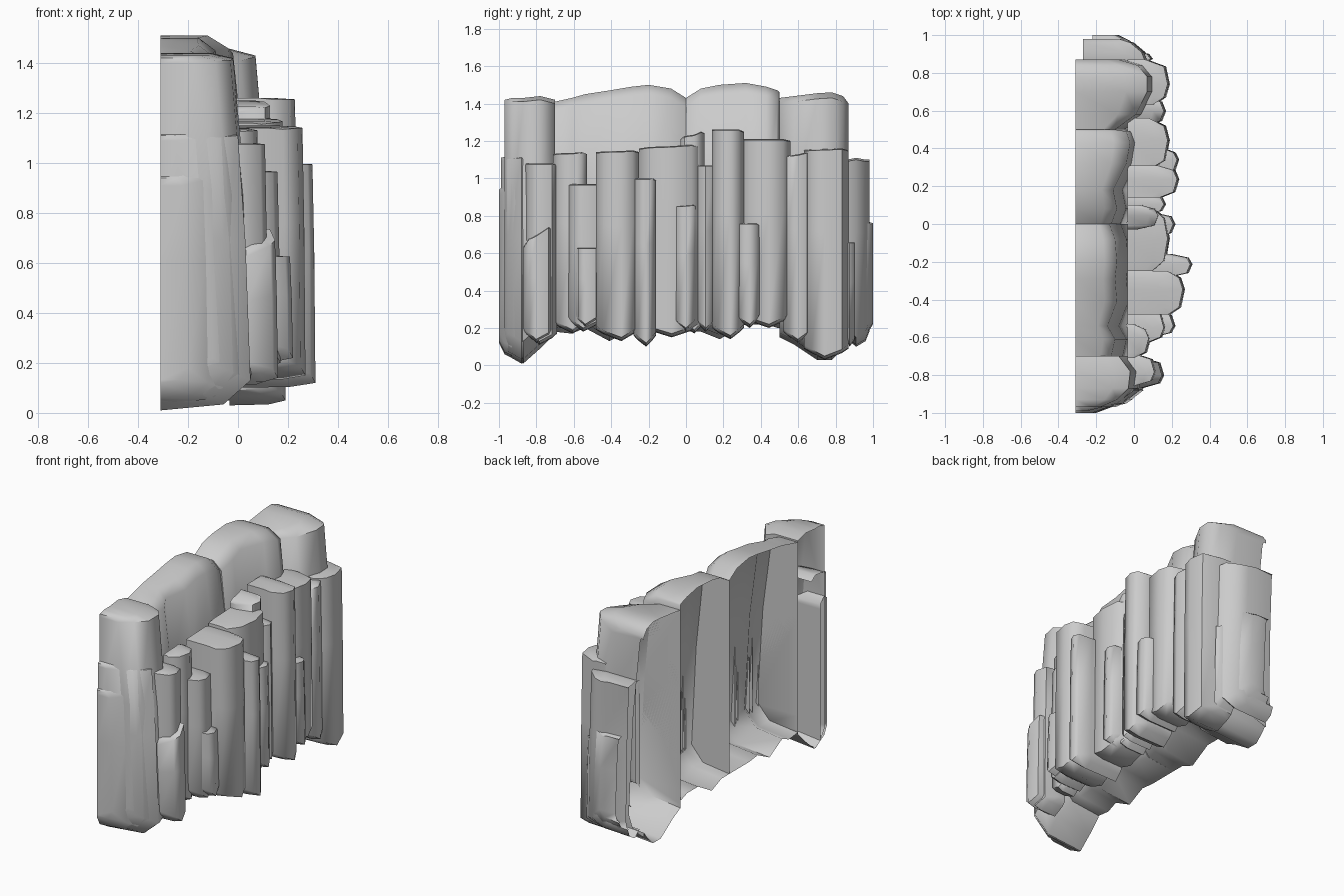
import bpy, bmesh, random

random.seed(4)


def shell(name, prof, back, lean=0.03, top=0.03, low=0.12, close=(True, True)):
    """Open-backed rock slab. prof = (y, x_front, z_bottom, z_top) from -y to +y."""
    a, b = prof[0], prof[-1]
    line = list(prof)
    if close[0]:
        line.insert(0, (a[0], back, a[2], a[3]))
    if close[1]:
        line.append((b[0], back, b[2], b[3]))
    bm = bmesh.new()
    rings = []
    for k in range(7):
        ring = []
        for y, x, zb, zt in line:
            d = x - back
            rim = x - min(lean, d)
            px, pz = [
                (back, zb),                                  # bottom rear
                (x - 0.3 * d, zb + 0.2 * low),               # underside
                (x, zb + low),                               # lower rim
                (x - 0.4 * min(lean, d), zb + 0.6 * (zt - zb)),
                (rim, zt - top),                             # upper rim
                (rim - 0.3 * (rim - back), zt),              # shoulder
                (back, zt),                                  # top rear
            ][k]
            ring.append(bm.verts.new((px, y, pz)))
        rings.append(ring)
    for r, s in zip(rings, rings[1:]):
        for i in range(len(line) - 1):
            bm.faces.new((r[i], r[i + 1], s[i + 1], s[i]))
    bmesh.ops.remove_doubles(bm, verts=bm.verts, dist=0.0005)
    bmesh.ops.dissolve_degenerate(bm, edges=bm.edges, dist=0.0005)
    me = bpy.data.meshes.new(name)
    bm.to_mesh(me)
    bm.free()
    ob = bpy.data.objects.new(name, me)
    bpy.context.collection.objects.link(ob)
    bpy.ops.object.select_all(action='DESELECT')
    ob.select_set(True)
    bpy.context.view_layer.objects.active = ob
    bpy.ops.object.shade_smooth_by_angle(angle=0.95)
    return ob


def column(name, y0, y1, x, zb, zt, tilt=0.0, back=-0.035, vee=0.06):
    """Front pillar with rounded face, pointed foot and nearly flat top."""
    w = y1 - y0
    m = random.uniform(0.4, 0.6)
    side = lambda: max(x - 0.09 + random.uniform(-0.03, 0.02), back + 0.01)
    prof = [
        (y0, side(), zb + vee, zt - tilt),
        (y0 + 0.17 * w, x - 0.02, zb + 0.6 * vee, zt - 0.6 * tilt),
        (y0 + m * w, x, zb, zt - 0.4 * tilt),
        (y0 + 0.85 * w, x - 0.02, zb + 0.6 * vee, zt),
        (y1, side(), zb + vee, zt - 0.01),
    ]
    shell(name, prof, back, lean=0.012, top=0.005, low=0.02)


# Tall rear wall slabs
B = -0.31
shell("rear_slab_front_end", [
    (-0.97, -0.10, 0.10, 1.42), (-0.93, -0.01, 0.04, 1.43), (-0.87, 0.05, 0.01, 1.43),
    (-0.78, 0.06, 0.09, 1.44), (-0.70, 0.00, 0.17, 1.42)], B, lean=0.08, top=0.02)
shell("rear_slab_left", [
    (-0.70, -0.02, 0.18, 1.41), (-0.61, 0.00, 0.17, 1.43), (-0.54, -0.04, 0.20, 1.45),
    (-0.41, 0.01, 0.13, 1.47), (-0.29, 0.00, 0.19, 1.49), (-0.20, 0.01, 0.18, 1.50),
    (-0.08, 0.00, 0.18, 1.48), (0.00, -0.03, 0.18, 1.43)], B, lean=0.10, top=0.05)
shell("rear_slab_right", [
    (0.00, -0.04, 0.18, 1.43), (0.08, -0.01, 0.18, 1.48), (0.18, -0.03, 0.14, 1.50),
    (0.32, 0.04, 0.22, 1.51), (0.43, 0.06, 0.22, 1.49), (0.49, 0.04, 0.20, 1.47),
    (0.50, -0.02, 0.20, 1.46)], B, lean=0.08, top=0.05)
shell("rear_slab_back_end", [
    (0.50, -0.02, 0.15, 1.43), (0.58, 0.09, 0.11, 1.44), (0.70, 0.15, 0.03, 1.455),
    (0.78, 0.15, 0.03, 1.46), (0.84, 0.10, 0.09, 1.44), (0.87, 0.00, 0.13, 1.40),
    (0.87, -0.20, 0.10, 1.38)], B, lean=0.08, top=0.03, close=(True, False))

# End buttresses
shell("front_end_buttress", [
    (-1.00, -0.20, 0.12, 0.94), (-0.97, -0.12, 0.06, 0.96), (-0.93, -0.06, 0.04, 0.92)],
    B, lean=0.02, top=0.03, low=0.06)
shell("front_end_pillar", [
    (-0.99, -0.20, 0.10, 1.11), (-0.95, -0.04, 0.05, 1.12), (-0.88, 0.05, 0.01, 1.13),
    (-0.84, 0.02, 0.04, 1.10)], B, lean=0.05, top=0.02, close=(True, False))
shell("back_end_pillar", [
    (0.86, 0.08, 0.14, 1.10), (0.91, 0.06, 0.10, 1.11), (0.96, 0.00, 0.13, 1.10),
    (0.98, -0.06, 0.18, 1.10), (0.97, -0.25, 0.18, 1.10)],
    -0.27, lean=0.02, top=0.01, low=0.05, close=(False, False))
shell("back_end_buttress", [
    (0.92, 0.03, 0.13, 0.78), (0.97, -0.02, 0.17, 0.77), (1.00, -0.08, 0.22, 0.76),
    (0.99, -0.19, 0.22, 0.76)],
    -0.22, lean=0.02, top=0.01, low=0.05, close=(False, False))

# Front pillars: y0, y1, x front, bottom, top, top tilt
pillars = [
    (-0.86, -0.69, 0.12, 0.11, 1.08, 0.0),
    (-0.87, -0.71, 0.16, 0.12, 0.74, 0.11),
    (-0.71, -0.53, 0.09, 0.17, 1.14, 0.01),
    (-0.63, -0.45, 0.17, 0.18, 0.97, 0.0),
    (-0.60, -0.46, 0.22, 0.20, 0.63, 0.0),
    (-0.48, -0.25, 0.27, 0.13, 1.15, 0.01),
    (-0.28, -0.16, 0.31, 0.10, 1.00, 0.0),
    (-0.25, 0.08, 0.19, 0.15, 1.18, 0.02),
    (-0.03, 0.10, 0.14, 0.17, 1.25, 0.04),
    (-0.07, 0.06, 0.22, 0.18, 0.86, 0.01),
    (0.05, 0.16, 0.17, 0.18, 1.07, 0.0),
    (0.14, 0.31, 0.24, 0.14, 1.26, 0.0),
    (0.26, 0.40, 0.24, 0.20, 0.76, 0.0),
    (0.29, 0.56, 0.19, 0.20, 1.21, 0.0),
    (0.52, 0.67, 0.17, 0.12, 1.14, 0.03),
    (0.63, 0.87, 0.19, 0.03, 1.16, 0.01),
    (0.85, 0.91, 0.10, 0.10, 0.66, 0.0),
]
for i, p in enumerate(pillars):
    column(f"pillar_{i + 1:02d}", *p)
